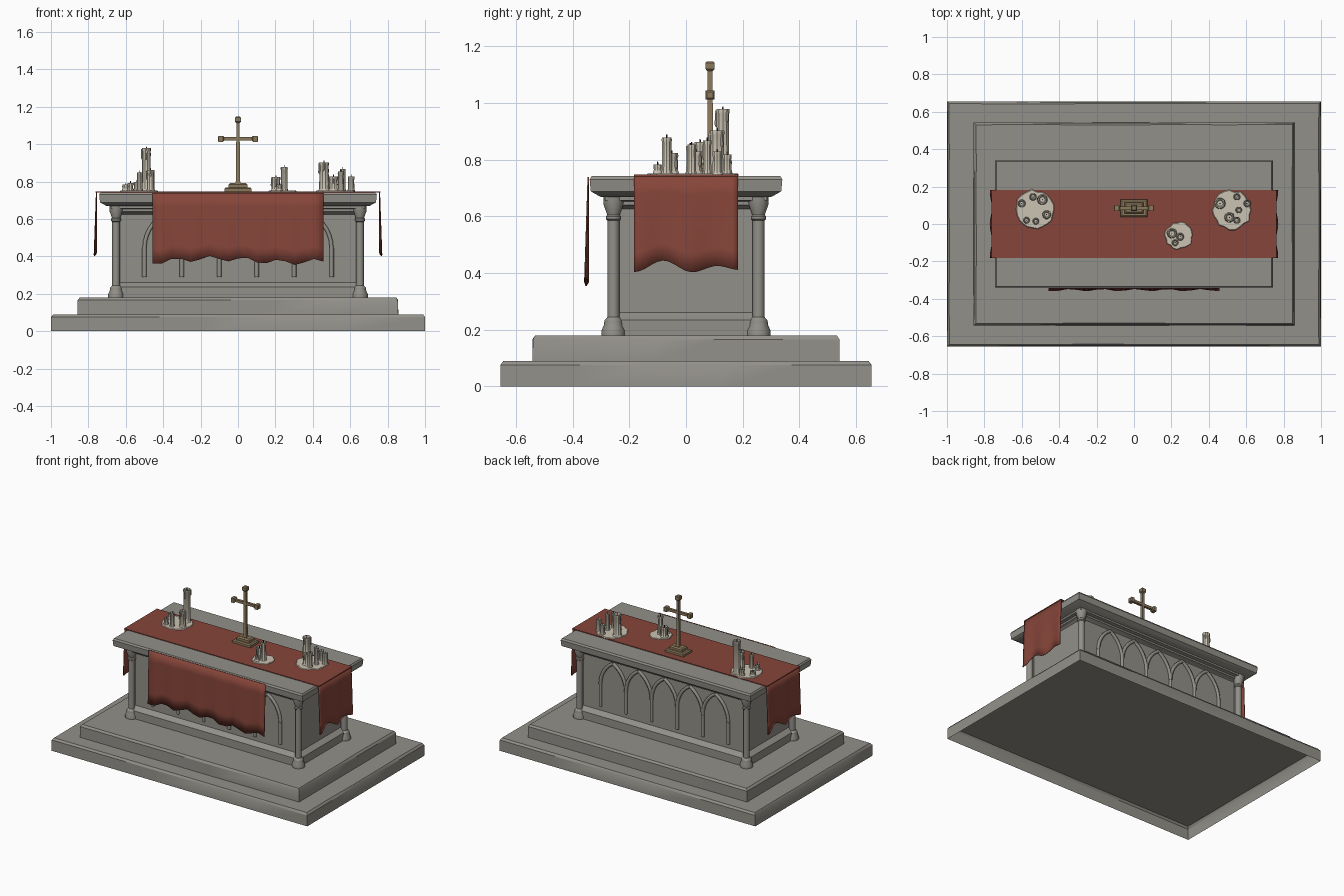
import bpy, bmesh, math, random
from mathutils import Matrix, Vector

random.seed(4)
if "Cube" in bpy.data.objects:
    bpy.data.objects.remove(bpy.data.objects["Cube"], do_unlink=True)


def material(name, rgb):
    m = bpy.data.materials.new(name)
    m.use_nodes = True
    m.diffuse_color = (*rgb, 1)
    m.node_tree.nodes["Principled BSDF"].inputs["Base Color"].default_value = (*rgb, 1)
    return m


STONE = material("grey stone", (0.29, 0.28, 0.25))
CLOTH = material("red cloth", (0.24, 0.06, 0.042))
WAX = material("pale wax", (0.6, 0.55, 0.45))
BRASS = material("aged brass", (0.26, 0.19, 0.105))
WICK = material("burnt wick", (0.03, 0.027, 0.025))


def finish(name, bm, mat, place=None):
    if place:
        bm.transform(place)
    me = bpy.data.meshes.new(name)
    bm.to_mesh(me)
    bm.free()
    me.materials.append(mat)
    me.shade_smooth()
    me.set_sharp_from_angle(angle=math.radians(32))
    ob = bpy.data.objects.new(name, me)
    bpy.context.collection.objects.link(ob)
    return ob


def rect(hx, hy, z, cuts=1, wear=0):
    """Rectangle ring, with optional worn, uneven edges."""
    corners = [(-hx, -hy), (hx, -hy), (hx, hy), (-hx, hy)]
    pts = []
    for i in range(4):
        a, b = Vector(corners[i]), Vector(corners[(i + 1) % 4])
        for k in range(cuts):
            p = a.lerp(b, k / cuts)
            s = 1 - random.random() * wear
            pts.append((p.x * s, p.y * s, z))
    return pts


def circle(r, z, sides, wobble=0):
    pts = []
    for i in range(sides):
        a = math.tau * i / sides
        s = r * (1 + random.uniform(-wobble, wobble))
        pts.append((s * math.cos(a), s * math.sin(a), z))
    return pts


def skin(rings, bottom=True):
    """Join rings from bottom to top into a capped solid."""
    bm = bmesh.new()
    loops = [[bm.verts.new(p) for p in ring] for ring in rings]
    n = len(loops[0])
    for lo, hi in zip(loops, loops[1:]):
        for i in range(n):
            j = (i + 1) % n
            bm.faces.new((lo[i], lo[j], hi[j], hi[i]))
    bm.faces.new(loops[-1])
    if bottom:
        bm.faces.new(loops[0][::-1])
    return bm


def blocks(name, profile, mat, place=None):
    return finish(name, skin([rect(*p) for p in profile]), mat, place)


def lathe(name, profile, mat, x, y, sides=10):
    bm = skin([circle(r, z, sides) for r, z in profile])
    return finish(name, bm, mat, Matrix.Translation((x, y, 0)))


# Two worn steps, open underneath
for name, hx, hy, z in (("lower_step", 1.0, 0.655, 0), ("upper_step", 0.857, 0.542, 0.09)):
    rings = [rect(hx, hy, z, 5), rect(hx, hy, z + 0.076, 5, 0.004),
             rect(hx - 0.01, hy - 0.01, z + 0.09, 5, 0.006)]
    finish(name, skin(rings, bottom=False), STONE)

# Body with plinth, sunken wall panels and cornice
WALL_X, WALL_Y, SINK = 0.645, 0.25, 0.012
body = skin([rect(WALL_X + d, WALL_Y + d, z) for d, z in (
    (0.02, 0.18), (0.02, 0.235), (0, 0.25), (0, 0.635),
    (0.012, 0.64), (0.012, 0.652), (0.035, 0.656), (0.035, 0.675))])
body.normal_update()
walls = [f for f in body.faces if abs(f.normal.z) < 0.01 and 0.4 < f.calc_center_median().z < 0.5]
bmesh.ops.inset_individual(body, faces=walls, thickness=0.014, depth=-SINK)
finish("altar_body", body, STONE)

# Table slab
blocks("table_slab", [(0.7, 0.3, 0.668), (0.738, 0.336, 0.688),
                      (0.742, 0.34, 0.73), (0.735, 0.333, 0.742)], STONE)

# Corner columns
COLUMN = [(0.042, 0.18), (0.042, 0.198), (0.034, 0.215), (0.032, 0.232), (0.021, 0.245),
          (0.021, 0.585), (0.027, 0.59), (0.027, 0.6), (0.022, 0.605), (0.036, 0.645), (0.036, 0.67)]
for sx in (-1, 1):
    for sy in (-1, 1):
        lathe("corner_column", COLUMN, STONE, sx * 0.652, sy * 0.256, 12)

# Pointed blind arcade on both long sides
SPAN, SPRING = 0.2, 0.445
for side, name in ((-1, "front_arcade"), (1, "back_arcade")):
    paths = []
    for i in range(6):
        x = (i - 2.5) * SPAN
        paths.append([(x, 0.29), (x, SPRING)])
        arc = [(SPAN * math.cos(t * math.pi / 18), SPRING + SPAN * math.sin(t * math.pi / 18))
               for t in range(7)]
        if i > 0:
            paths.append([(x - SPAN + u, z) for u, z in arc])
        if i < 5:
            paths.append([(x + SPAN - u, z) for u, z in arc])
    cu = bpy.data.curves.new(name, "CURVE")
    cu.dimensions = "3D"
    cu.bevel_depth = 0.012
    cu.bevel_resolution = 1
    cu.use_fill_caps = True
    cu.materials.append(STONE)
    for path in paths:
        sp = cu.splines.new("POLY")
        sp.points.add(len(path) - 1)
        for pt, (x, z) in zip(sp.points, path):
            pt.co = (x, side * (WALL_Y - SINK + 0.003), z, 1)
    ob = bpy.data.objects.new(name, cu)
    bpy.context.collection.objects.link(ob)


# Cloths: a runner over the top, hanging ends and a front panel
def hanging(name, width, drop, phase, place):
    cols, rows = 18, 5
    bm = bmesh.new()
    grid = []
    for r in range(rows + 1):
        v = r / rows
        row = []
        for c in range(cols + 1):
            u = c / cols
            fold = math.sin(u * width * 36 + phase)
            hem = drop + 0.014 * math.sin(u * width * 34 + phase) + 0.01 * math.cos(u * 7 + phase)
            row.append(bm.verts.new(((u - 0.5) * width, -0.006 * v * (1 + fold), -hem * v if r else 0)))
        grid.append(row)
    for a, b in zip(grid, grid[1:]):
        for c in range(cols):
            bm.faces.new((a[c], b[c], b[c + 1], a[c + 1]))
    ob = finish(name, bm, CLOTH, place)
    mod = ob.modifiers.new("thickness", "SOLIDIFY")
    mod.thickness = 0.005
    mod.offset = 0


blocks("runner_top", [(0.762, 0.183, 0.741), (0.762, 0.183, 0.747)], CLOTH)
hanging("front_cloth", 0.912, 0.36, 0.6, Matrix.Translation((0, -0.345, 0.738)))
for sx, name in ((1, "left_cloth_end"), (-1, "right_cloth_end")):
    turn = Matrix.Rotation(sx * math.pi / 2, 4, "Z")
    hanging(name, 0.366, 0.325, 1.2, Matrix.Translation((sx * 0.757, 0, 0.745)) @ turn)


# Candles standing in wax pools
def candle(x, y, r, top):
    lathe("candle", [(r * 1.25, 0.748), (r, 0.762), (r * 0.95, top - 0.02), (r * 1.06, top - 0.012),
                     (r, top - 0.002), (r * 0.8, top - 0.002), (r * 0.6, top - 0.01)], WAX, x, y)
    lathe("wick", [(0.003, top - 0.012), (0.002, top + 0.008)], WICK, x, y, 5)
    if r > 0.019:
        for a in (0.7, 2.9, 4.6):
            low = top - random.uniform(0.03, 0.06)
            lathe("wax_drip", [(0.002, low - 0.008), (0.006, low), (0.004, top - 0.006)], WAX,
                  x + r * math.cos(a), y + r * math.sin(a), 6)


GROUPS = [
    (-0.53, 0.075, 0.105, [(-0.49, 0.13, 0.024, 0.98), (-0.6, 0.11, 0.018, 0.785),
                           (-0.54, 0.145, 0.017, 0.8), (-0.467, 0.05, 0.02, 0.865),
                           (-0.575, 0.02, 0.015, 0.795), (-0.525, 0.015, 0.015, 0.85)]),
    (0.525, 0.075, 0.105, [(0.46, 0.11, 0.026, 0.905), (0.55, 0.145, 0.016, 0.82),
                           (0.605, 0.11, 0.017, 0.83), (0.56, 0.075, 0.015, 0.87),
                           (0.55, 0.02, 0.016, 0.855), (0.51, 0.035, 0.023, 0.83)]),
    (0.24, -0.062, 0.074, [(0.203, -0.05, 0.023, 0.825), (0.247, -0.068, 0.018, 0.88),
                           (0.22, -0.1, 0.015, 0.785)]),
]
for px, py, pr, candles in GROUPS:
    pool = circle(pr, 0.745, 22, 0.09)
    upper = [(x * 0.95, y * 0.95, 0.752) for x, y, z in pool]
    finish("wax_pool", skin([pool, upper]), WAX, Matrix.Translation((px, py, 0)))
    for c in candles:
        candle(*c)

# Standing cross on a stepped foot
AT = Matrix.Translation((0, 0.085, 0))
blocks("cross_foot", [(0.072, 0.047, 0.746), (0.072, 0.047, 0.762), (0.064, 0.039, 0.768),
                      (0.05, 0.03, 0.768), (0.05, 0.03, 0.784), (0.042, 0.022, 0.792)], BRASS, AT)
blocks("cross_shaft", [(0.015, 0.015, 0.79), (0.01, 0.01, 0.805), (0.009, 0.009, 1.125)], BRASS, AT)
HUB = AT @ Matrix.Translation((0, 0, 1.028))
ACROSS = HUB @ Matrix.Rotation(math.pi / 2, 4, "Y")
blocks("cross_arms", [(0.009, 0.009, -0.09), (0.009, 0.009, 0.09)], BRASS, ACROSS)
END = [(0.01, 0.01, -0.018), (0.016, 0.016, -0.011), (0.016, 0.016, 0.011), (0.011, 0.011, 0.016)]
blocks("cross_top_end", END, BRASS, HUB @ Matrix.Translation((0, 0, 0.103)))
for s in (-1, 1):
    spin = Matrix.Rotation(s * math.pi / 2, 4, "Y")
    blocks("cross_arm_end", END, BRASS, HUB @ spin @ Matrix.Translation((0, 0, 0.092)))
